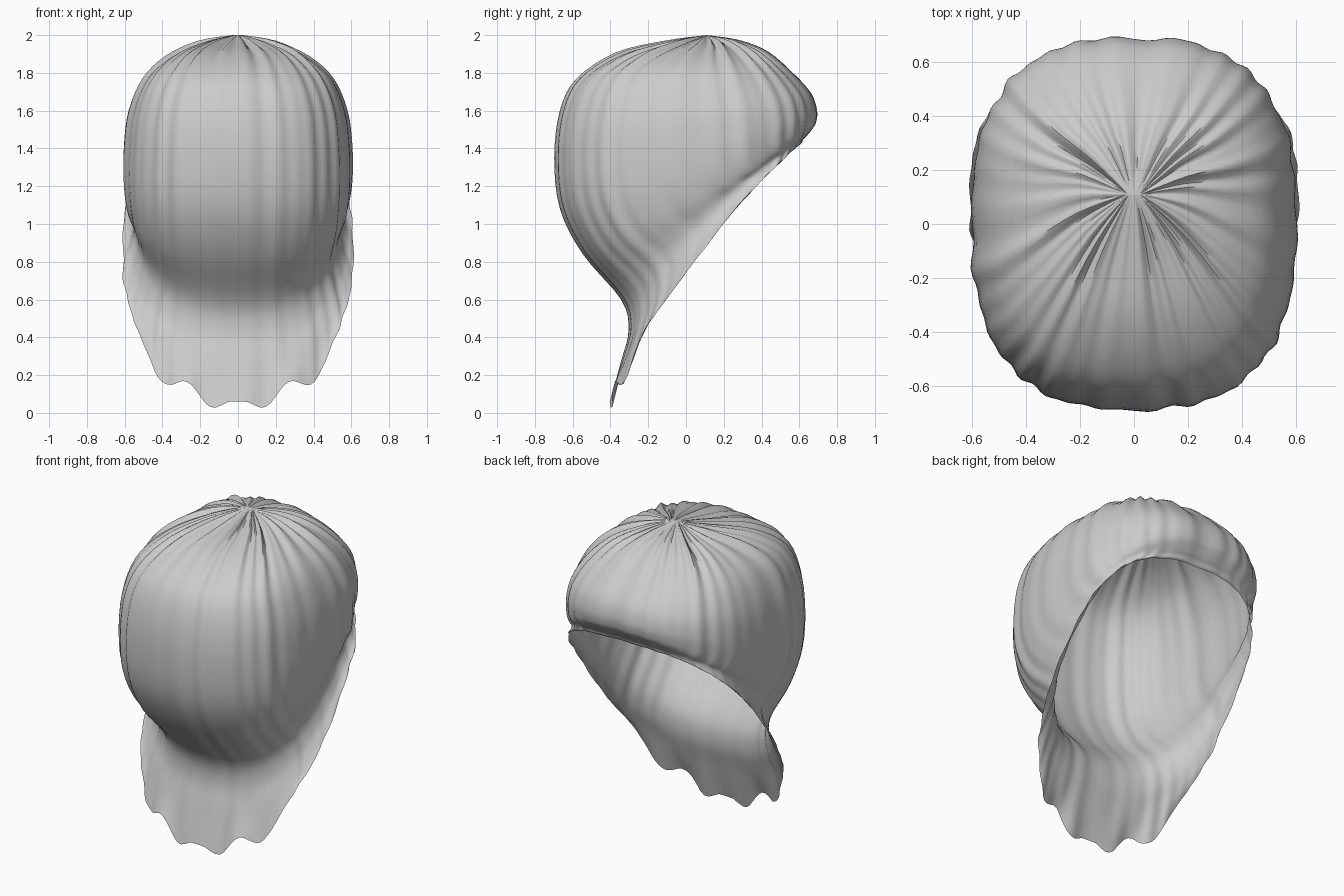
import bpy
import bmesh
import math
import random

default_cube = bpy.data.objects.get("Cube")
if default_cube:
    bpy.data.objects.remove(default_cube, do_unlink=True)

COLUMNS = 160
STEPS = 4
SQUARENESS = 2.6

# Rings from crown to hem: front y, front z, back y, back z, half width, side z, pleat depth
RINGS = [
    (.107, 2, .113, 2, .03, 2, 0),
    (-.1, 1.96, .28, 1.965, .2, 1.955, .05),
    (-.36, 1.9, .43, 1.905, .37, 1.88, .035),
    (-.57, 1.77, .57, 1.79, .5, 1.77, .02),
    (-.66, 1.6, .66, 1.69, .575, 1.6, .014),
    (-.69, 1.35, .69, 1.6, .6, 1.42, .013),
    (-.66, 1.08, .685, 1.54, .6, 1.25, .013),
    (-.54, .84, .67, 1.51, .58, 1.13, .012),
    (-.34, .6, .64, 1.47, .55, 1.08, .01),
    (-.3, .44, .62, 1.45, .57, 1, .01),
    (-.34, .27, .61, 1.43, .6, .93, .012),
    (-.4, .02, .6, 1.42, .61, .87, .01),
]

# Irregular gathers, the same on both halves apart from a small drift
rng = random.Random(4)
waves = [(k, rng.uniform(0, math.tau), rng.uniform(.5, 1)) for k in (13, 19, 26, 34)]


def pleat(angle):
    return sum(a * math.sin(k * angle + p) for k, p, a in waves) / 2


def power(value, exponent):
    return math.copysign(abs(value) ** exponent, value)


def ring_point(ring, angle):
    front_y, front_z, back_y, back_z, width, side_z, depth = ring
    exponent = 2 / SQUARENESS
    scale = 1 + depth * pleat(angle)
    t = (1 - power(math.cos(angle), exponent)) / 2
    x = width * power(math.sin(angle), exponent) * scale
    y = (front_y + back_y) / 2 + (back_y - front_y) * (t - .5) * scale
    bow = side_z - (front_z + back_z) / 2
    z = front_z + (back_z - front_z) * t + 4 * t * (1 - t) * bow
    if width < .45:
        z += depth * .25 * pleat(angle)
    return x, y, z


def hem_lift(x, angle):
    # Scalloped tips along the lower front edge
    front = max(0, math.cos(angle)) ** .5
    return .1 * front * math.cos(math.pi * x / .27) ** 2 * min(1, .4 + 3 * abs(x))


def spline(a, b, c, d, t):
    return tuple(.5 * (2 * q + (r - p) * t + (2 * p - 5 * q + 4 * r - s) * t ** 2
                       + (3 * q - p - 3 * r + s) * t ** 3) for p, q, r, s in zip(a, b, c, d))


def column(angle):
    keys = [ring_point(ring, angle) for ring in RINGS]
    x, y, z = keys[-1]
    keys[-1] = (x, y, z + hem_lift(x, angle))
    padded = [keys[0]] + keys + [keys[-1]]
    points = [spline(*padded[i:i + 4], s / STEPS)
              for i in range(len(keys) - 1) for s in range(STEPS)]
    return points + [keys[-1]]


# Gathered hood and its flared neck skirt, one open cloth shell
bm = bmesh.new()
grid = [[bm.verts.new(p) for p in column(math.tau * i / COLUMNS)] for i in range(COLUMNS)]
for i, left in enumerate(grid):
    right = grid[(i + 1) % COLUMNS]
    for j in range(len(left) - 1):
        bm.faces.new((left[j], left[j + 1], right[j + 1], right[j]))
bm.faces.new([col[0] for col in grid])
bmesh.ops.recalc_face_normals(bm, faces=bm.faces)
mesh = bpy.data.meshes.new("gathered_hood")
bm.to_mesh(mesh)
bm.free()

hood = bpy.data.objects.new("gathered_hood", mesh)
bpy.context.collection.objects.link(hood)

cloth = bpy.data.materials.new("light_grey_cloth")
cloth.use_nodes = True
colour = (.6, .6, .6, 1)
cloth.diffuse_color = colour
cloth.node_tree.nodes["Principled BSDF"].inputs["Base Color"].default_value = colour
mesh.materials.append(cloth)

bpy.context.view_layer.objects.active = hood
hood.select_set(True)
bpy.ops.object.shade_smooth_by_angle(angle=math.radians(60))
